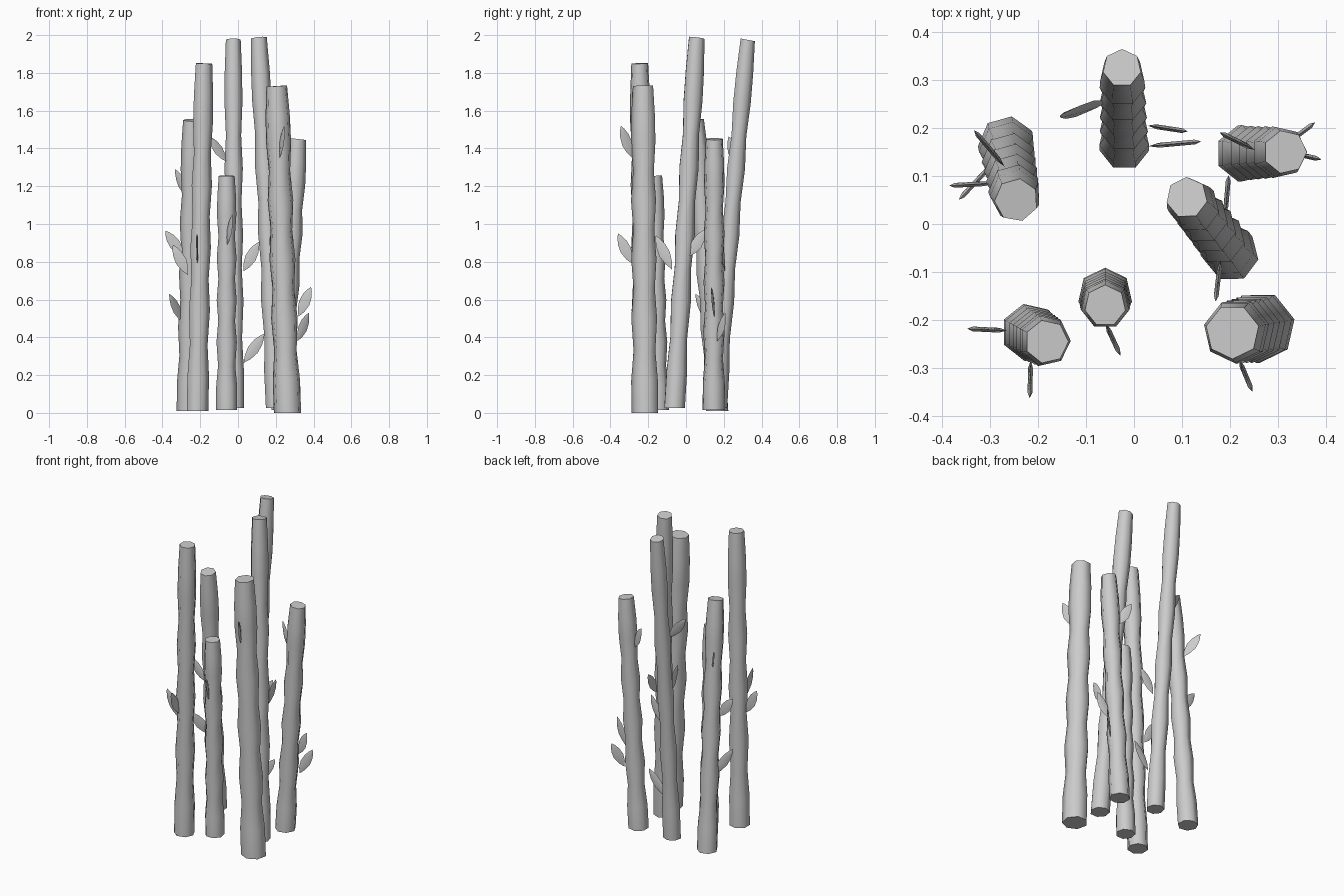
import bpy, bmesh, math
from mathutils import Vector

if "Cube" in bpy.data.objects:
    bpy.data.objects.remove(bpy.data.objects["Cube"])

# radius along a stalk: straight foot, then alternating waists and nodes
PROFILE = [(0, 1), (.10, 1), (.19, .82), (.29, .97), (.38, .80), (.47, .95),
           (.56, .79), (.65, .94), (.74, .78), (.83, .92), (.91, .89), (1, .76)]


def finish(bm, name, angle=40):
    bmesh.ops.recalc_face_normals(bm, faces=bm.faces)
    me = bpy.data.meshes.new(name)
    bm.to_mesh(me)
    bm.free()
    ob = bpy.data.objects.new(name, me)
    bpy.context.collection.objects.link(ob)
    bpy.ops.object.select_all(action='DESELECT')
    ob.select_set(True)
    bpy.context.view_layer.objects.active = ob
    bpy.ops.object.shade_smooth_by_angle(angle=math.radians(angle))
    return ob


def stalk(name, base, top, r, spin, bend=1.0, sides=7):
    """Seven-sided leaning cane with capped ends."""
    a, b = Vector(base), Vector(top)

    def axis(t):
        p = a.lerp(b, t ** bend)
        p.z = a.z + (b.z - a.z) * t
        return p

    bm = bmesh.new()
    rings = []
    for t, k in PROFILE:
        tangent = (axis(min(t + .05, 1)) - axis(max(t - .05, 0))).normalized()
        if t == 0:
            tangent = Vector((0, 0, 1))
        elif t == 1:
            tangent = (tangent + Vector((tangent.x, tangent.y, 0))).normalized()
        q = Vector((0, 0, 1)).rotation_difference(tangent)
        ring = []
        for i in range(sides):
            ang = math.radians(spin) + math.tau * i / sides
            ring.append(bm.verts.new(axis(t) + q @ Vector(
                (r * k * math.cos(ang), r * k * math.sin(ang), 0))))
        rings.append(ring)
    for lo, hi in zip(rings, rings[1:]):
        for i in range(sides):
            j = (i + 1) % sides
            bm.faces.new((lo[i], lo[j], hi[j], hi[i]))
    bm.faces.new(rings[0][::-1])
    bm.faces.new(rings[-1])
    finish(bm, name, 60)


def leaf(name, root, tip, tilt=0.0):
    """Pointed thin blade standing upright, radiating from its stalk."""
    a, b = Vector(root), Vector(tip)
    along = b - a
    side = along.cross(Vector((0, 0, 1))).normalized()
    wide = side.cross(along).normalized()
    wide = (wide + side * tilt).normalized()
    side = along.cross(wide).normalized()
    bm = bmesh.new()
    ends = bm.verts.new(a), bm.verts.new(b)
    loops = []
    for t, w in ((.2, .019), (.45, .03), (.7, .025), (.88, .013)):
        c = a + along * t
        loops.append([bm.verts.new(c + d) for d in (
            wide * w, side * .005, -wide * w, -side * .005)])
    for i in range(4):
        j = (i + 1) % 4
        bm.faces.new((ends[0], loops[0][i], loops[0][j]))
        bm.faces.new((ends[1], loops[-1][j], loops[-1][i]))
        for lo, hi in zip(loops, loops[1:]):
            bm.faces.new((lo[i], lo[j], hi[j], hi[i]))
    finish(bm, name)


# stalks: base, top, radius, spin, bend
stalk("front_left_stalk", (-.217, -.225, .01), (-.182, -.245, 1.85), .06, 0)
stalk("front_middle_stalk", (-.06, -.148, .015), (-.06, -.17, 1.255), .057, 90)
stalk("front_right_stalk", (.262, -.215, 0), (.205, -.225, 1.73), .074, 13)
stalk("middle_right_stalk", (.203, -.063, .025), (.11, .055, 1.985), .057, 40)
stalk("back_right_stalk", (.23, .147, .015), (.315, .15, 1.45), .06, 0)
stalk("back_stalk", (-.02, .165, .025), (-.025, .325, 1.975), .053, 90, 1.15)
stalk("left_stalk", (-.265, .165, .01), (-.245, .05, 1.55), .06, 80)

# leaves: root, tip
LEAVES = [
    ((-.265, -.222, .73), (-.345, -.218, .89)),
    ((-.215, -.285, .79), (-.217, -.36, .95)),
    ((-.29, .085, .83), (-.385, .08, .965)),
    ((-.29, .13, .48), (-.365, .05, .63)),
    ((-.27, .12, 1.15), (-.333, .195, 1.29)),
    ((.03, .205, .75), (.11, .193, .905)),
    ((.03, .162, .265), (.14, .172, .42)),
    ((-.058, -.21, .89), (-.03, -.27, 1.05)),
    ((.22, -.285, 1.35), (.245, -.345, 1.52)),
    ((.18, -.075, .76), (.17, -.16, .94)),
    ((.19, .02, .83), (.197, .1, .97)),
    ((.32, .15, .51), (.387, .135, .667)),
    ((.315, .165, .38), (.375, .21, .53)),
    ((.25, .155, 1.15), (.18, .19, 1.3)),
]
for n, (root, tip) in enumerate(LEAVES, 1):
    leaf(f"leaf_{n}", root, tip)
leaf("leaf_tilted", (-.06, .252, 1.33), (-.155, .225, 1.465), .4)
